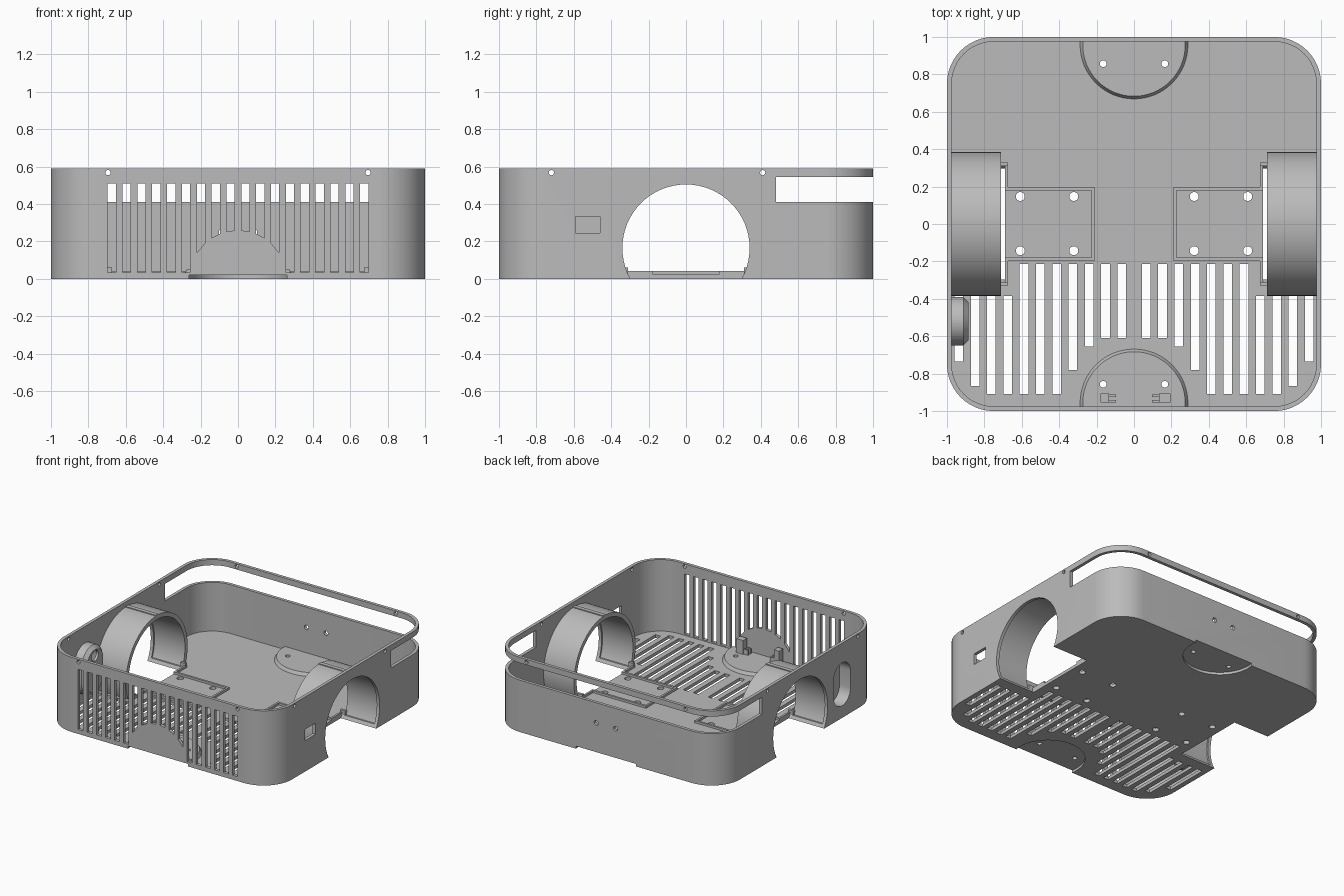
import bpy, bmesh
from math import sin, cos, asin, pi, sqrt
from mathutils import Vector

cube = bpy.data.objects.get("Cube")
if cube:
    bpy.data.objects.remove(cube, do_unlink=True)

grey = bpy.data.materials.new("plain grey")
grey.use_nodes = True
GREY = (0.5, 0.5, 0.5, 1)
grey.diffuse_color = GREY
grey.node_tree.nodes["Principled BSDF"].inputs["Base Color"].default_value = GREY

H, WALL, FLOOR = 0.59, 0.025, 0.025
HUB_Z, HUB_R = 0.165, 0.34


def loft(name, rings):
    """Closed solid through a stack of matching rings."""
    bm = bmesh.new()
    loops = [[bm.verts.new(p) for p in ring] for ring in rings]
    n = len(loops[0])
    for a, b in zip(loops, loops[1:]):
        for i in range(n):
            j = (i + 1) % n
            bm.faces.new((a[i], a[j], b[j], b[i]))
    bm.faces.new(loops[0])
    bm.faces.new(loops[-1])
    bmesh.ops.recalc_face_normals(bm, faces=bm.faces)
    mesh = bpy.data.meshes.new(name)
    bm.to_mesh(mesh)
    bm.free()
    mesh.materials.append(grey)
    ob = bpy.data.objects.new(name, mesh)
    bpy.context.collection.objects.link(ob)
    return ob


def place(axis, points, d):
    """Put a 2D outline on the plane at distance d along an axis."""
    order = {"x": lambda u, v: (d, u, v), "y": lambda u, v: (u, d, v), "z": lambda u, v: (u, v, d)}
    return [order[axis](u, v) for u, v in points]


def prism(name, axis, points, a, b):
    return loft(name, [place(axis, points, a), place(axis, points, b)])


def box(name, x, y, z):
    return prism(name, "z", [(x[0], y[0]), (x[1], y[0]), (x[1], y[1]), (x[0], y[1])], *z)


def circle(u, v, r, n=24):
    return [(u + r * cos(2 * pi * i / n), v + r * sin(2 * pi * i / n)) for i in range(n)]


def rounded(half, r, n=12):
    pts = []
    for q, (sx, sy) in enumerate([(1, 1), (-1, 1), (-1, -1), (1, -1)]):
        for i in range(n + 1):
            t = (q + i / n) * pi / 2
            pts.append((sx * (half - r) + r * cos(t), sy * (half - r) + r * sin(t)))
    return pts


def capsule(u, v0, v1, r, n=16):
    return ([(u + r * cos(pi * i / n), v1 + r * sin(pi * i / n)) for i in range(n + 1)]
            + [(u - r * cos(pi * i / n), v0 - r * sin(pi * i / n)) for i in range(n + 1)])


def join(name, parts):
    bpy.ops.object.select_all(action="DESELECT")
    for p in parts:
        p.select_set(True)
    bpy.context.view_layer.objects.active = parts[0]
    if len(parts) > 1:
        bpy.ops.object.join()
    parts[0].name = name
    return parts[0]


def cut(targets, cutters):
    tool = join("cutter", cutters)
    tool.hide_render = True
    for ob in targets:
        mod = ob.modifiers.new("cut", "BOOLEAN")
        mod.object, mod.operation, mod.solver = tool, "DIFFERENCE", "EXACT"
        mod.use_self = True
        bpy.context.view_layer.objects.active = ob
        bpy.ops.object.modifier_apply(modifier=mod.name)
    bpy.data.objects.remove(tool, do_unlink=True)


# Open tray with rounded corners
body = prism("body_shell", "z", rounded(1, 0.25), 0, H)
cut([body], [prism("cavity", "z", rounded(1 - WALL, 0.225), FLOOR, 1)])

# Wheel openings and the wide gap round the back
cut([body], [prism("wheel", "x", circle(0, HUB_Z, HUB_R, 64), *x) for x in [(0.69, 1.1), (-1.1, -0.69)]]
    + [box("gap", (-1.1, 1.1), (0.48, 1.1), (0.41, 0.545))])

# Front grille, stepped over an arch in the middle
tools = []
for i in range(18):
    x = (i - 8.5) * 0.0794
    a, b = x - 0.022, x + 0.022

    def foot(u):
        return sqrt(0.26 ** 2 - u * u) if abs(x) < 0.24 else 0.035
    tools.append(prism("slot", "y", [(a, foot(a)), (b, foot(b)), (b, 0.51), (a, 0.51)], -1.1, -0.96))

# Floor vents
ends = [0.61, 0.61, 0.655, 0.78, 0.91, 0.91, 0.91, 0.91, 0.91, 0.865, 0.735]
for k, end in enumerate(ends):
    for s in (-1, 1):
        x = s * (0.065 + 0.0872 * k)
        start = 0.215 if k < 7 else 0.385
        tools.append(box("vent", (x - 0.023, x + 0.023), (-end, -start), (-0.1, 0.1)))

# Screw holes in rim, back wall and motor plates, and the side socket window
for s in (-1, 1):
    tools.append(prism("hole", "y", circle(s * 0.695, 0.568, 0.014), -1.1, -0.9))
    tools.append(prism("hole", "y", circle(s * 0.695, 0.568, 0.014), 0.9, 1.1))
    tools.append(prism("hole", "y", circle(s * 0.085, 0.25, 0.018), 0.9, 1.1))
    for y in (-0.72, 0.41):
        tools.append(prism("hole", "x", circle(y, 0.568, 0.014), s * 0.9, s * 1.1))
    for x in (0.322, 0.608):
        for y in (-0.143, 0.147):
            tools.append(prism("hole", "z", circle(s * x, y, 0.024), -0.1, 0.1))
tools.append(box("window", (0.9, 1.1), (-0.59, -0.46), (0.245, 0.333)))
cut([body], tools)

# Caster mounts: raised half discs, recessed underneath
for s, name in ((-1, "front_caster_mount"), (1, "back_caster_mount")):
    cy = s * 0.957
    mount = loft(name, [place("z", circle(0, cy, r, 64), z) for r, z in ((0.29, 0.022), (0.274, 0.05))])
    cut([mount], [box("trim", (-1, 1), sorted((s * 0.98, s * 1.5)), (-1, 1))])
    cut([body, mount], [prism("recess", "z", circle(0, cy, 0.265, 64), -0.1, 0.02)])
    cut([body, mount], [prism("hole", "z", circle(x, s * 0.857, 0.018), -0.1, 0.1) for x in (-0.165, 0.165)])

# Small clips standing on the front mount
for s, side in ((-1, "right"), (1, "left")):
    box(side + "_clip_post", sorted((s * 0.135, s * 0.18 + 0.015 * (s > 0))), (-0.955, -0.905), (0.04, 0.16))
    for y in (-0.948, -0.918):
        box(side + "_clip_tooth", sorted((s * 0.095, s * 0.137)), (y - 0.006, y + 0.006), (0.04, 0.09))


def arc(r, n=48):
    start = asin(-HUB_Z / r)
    step = (pi - 2 * start) / n
    return [(r * cos(start + i * step), HUB_Z + r * sin(start + i * step)) for i in range(n + 1)]


# Wheel arches, floor curbs and framed motor plates on both sides
for s, side in ((-1, "right"), (1, "left")):
    def span(a, b):
        return sorted((s * a, s * b))
    prism(side + "_wheel_arch", "x", arc(0.385) + arc(0.352)[::-1], s * 0.71, s * 0.98)
    box(side + "_arch_rib", span(0.71, 0.98), (-0.012, 0.02), (0.535, 0.556))
    for t in (-1, 1):
        edge = sorted((t * 0.19, t * 0.33))
        box(side + "_curb", span(0.675, 0.69), edge, (0.015, 0.042))
        box(side + "_curb_end", span(0.675, 0.72), sorted((t * 0.31, t * 0.33)), (0.015, 0.06))
        box(side + "_plate_rail", span(0.22, 0.69), sorted((t * 0.18, t * 0.197)), (0.015, 0.042))
    box(side + "_plate_end", span(0.212, 0.228), (-0.197, 0.197), (0.015, 0.042))

# Recessed side port with a chamfered housing
port = loft("port_housing", [place("x", capsule(-0.52, 0.2, 0.33, r), x)
                             for r, x in ((0.13, -0.985), (0.13, -0.912), (0.102, -0.885))])
cut([body, port], [prism("recess", "x", capsule(-0.52, 0.2, 0.33, 0.105), -1.1, -0.905)])
cut([port], [prism("hole", "x", circle(-0.52, 0.385, 0.042), -1, -0.8)])

# Soft shading on the curves, crisp edges elsewhere
bpy.ops.object.select_all(action="DESELECT")
for ob in bpy.context.scene.objects:
    if ob.type == "MESH":
        ob.select_set(True)
        bpy.context.view_layer.objects.active = ob
bpy.ops.object.shade_smooth_by_angle(angle=0.6)
